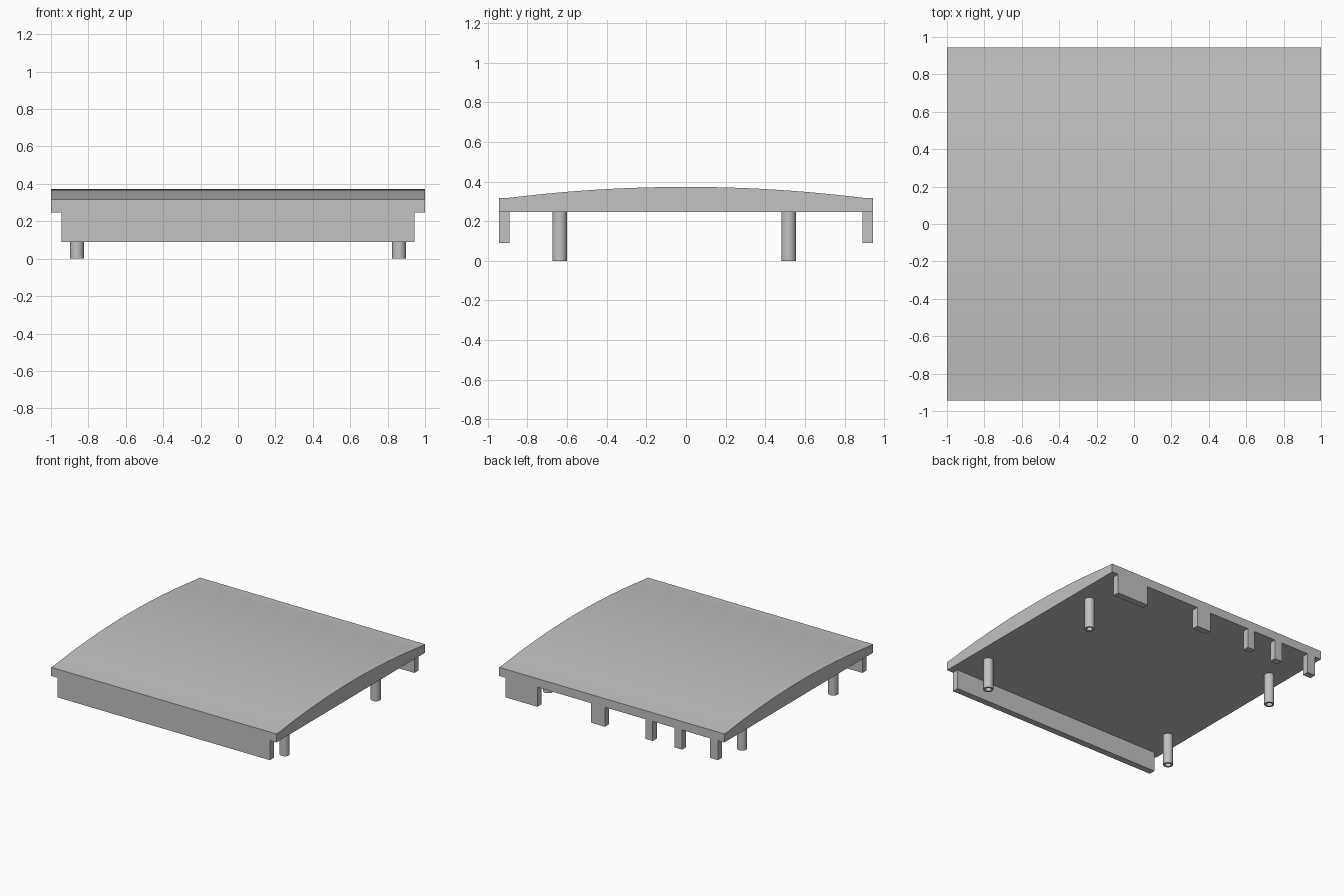
import bpy, bmesh, math

cube = bpy.data.objects.get("Cube")
if cube:
    bpy.data.objects.remove(cube, do_unlink=True)

grey = bpy.data.materials.new("plain grey")
grey.use_nodes = True
GREY = (0.54, 0.54, 0.54, 1)
grey.diffuse_color = GREY
grey.node_tree.nodes["Principled BSDF"].inputs["Base Color"].default_value = GREY

HALF_X, HALF_Y = 1.0, 0.943
DECK_BOTTOM, EDGE_TOP, CROWN = 0.247, 0.316, 0.373
WALL = 0.052
SKIRT_BOTTOM = 0.09


def finish(name, bm, smooth=False):
    bmesh.ops.recalc_face_normals(bm, faces=bm.faces)
    mesh = bpy.data.meshes.new(name)
    bm.to_mesh(mesh)
    bm.free()
    mesh.materials.append(grey)
    obj = bpy.data.objects.new(name, mesh)
    bpy.context.collection.objects.link(obj)
    if smooth:
        bpy.ops.object.select_all(action="DESELECT")
        obj.select_set(True)
        bpy.context.view_layer.objects.active = obj
        bpy.ops.object.shade_smooth_by_angle(angle=math.radians(30))
    return obj


def box(name, x0, x1, y0, y1, z0, z1):
    bm = bmesh.new()
    bmesh.ops.create_cube(bm, size=1)
    for v in bm.verts:
        v.co.x = x0 if v.co.x < 0 else x1
        v.co.y = y0 if v.co.y < 0 else y1
        v.co.z = z0 if v.co.z < 0 else z1
    return finish(name, bm)


# Domed cover: arched profile extruded across the width, with narrow flat lips
arch_half = HALF_Y - WALL
steps = 13
profile = [(-HALF_Y, DECK_BOTTOM), (-HALF_Y, EDGE_TOP)]
for i in range(steps + 1):
    t = 2 * i / steps - 1
    profile.append((arch_half * t, CROWN - (CROWN - EDGE_TOP - 0.002) * t * t))
profile += [(HALF_Y, EDGE_TOP), (HALF_Y, DECK_BOTTOM)]
bm = bmesh.new()
end = bm.faces.new([bm.verts.new((-HALF_X, y, z)) for y, z in profile])
side = bmesh.ops.extrude_face_region(bm, geom=[end])
for v in side["geom"]:
    if isinstance(v, bmesh.types.BMVert):
        v.co.x = HALF_X
finish("domed_cover", bm, smooth=True)

# Full-width front skirt
box("front_skirt", -0.943, 0.943, -HALF_Y, -HALF_Y + WALL, SKIRT_BOTTOM, DECK_BOTTOM)

# Back skirt, broken into tabs by the openings
tabs = [(0.66, 0.943), (0.06, 0.185), (-0.365, -0.3), (-0.625, -0.56), (-0.943, -0.873)]
for i, (x0, x1) in enumerate(tabs, 1):
    box(f"back_tab_{i}", x0, x1, HALF_Y - WALL, HALF_Y, SKIRT_BOTTOM, DECK_BOTTOM)


# Hollow round posts
def post(name, x, y, outer=0.037, inner=0.023, sides=32):
    section = [(inner, DECK_BOTTOM), (inner, 0), (outer, 0), (outer, DECK_BOTTOM)]
    bm = bmesh.new()
    rings = []
    for r, z in section:
        rings.append([bm.verts.new((x + r * math.cos(math.tau * k / sides),
                                    y + r * math.sin(math.tau * k / sides), z))
                      for k in range(sides)])
    for a, b in zip(rings, rings[1:] + rings[:1]):
        for k in range(sides):
            n = (k + 1) % sides
            bm.faces.new((a[k], a[n], b[n], b[k]))
    finish(name, bm, smooth=True)


for row, y in (("front", -0.638), ("back", 0.518)):
    for hand, sx in (("left", 1), ("right", -1)):
        post(f"{row}_{hand}_post", sx * 0.861, y)
